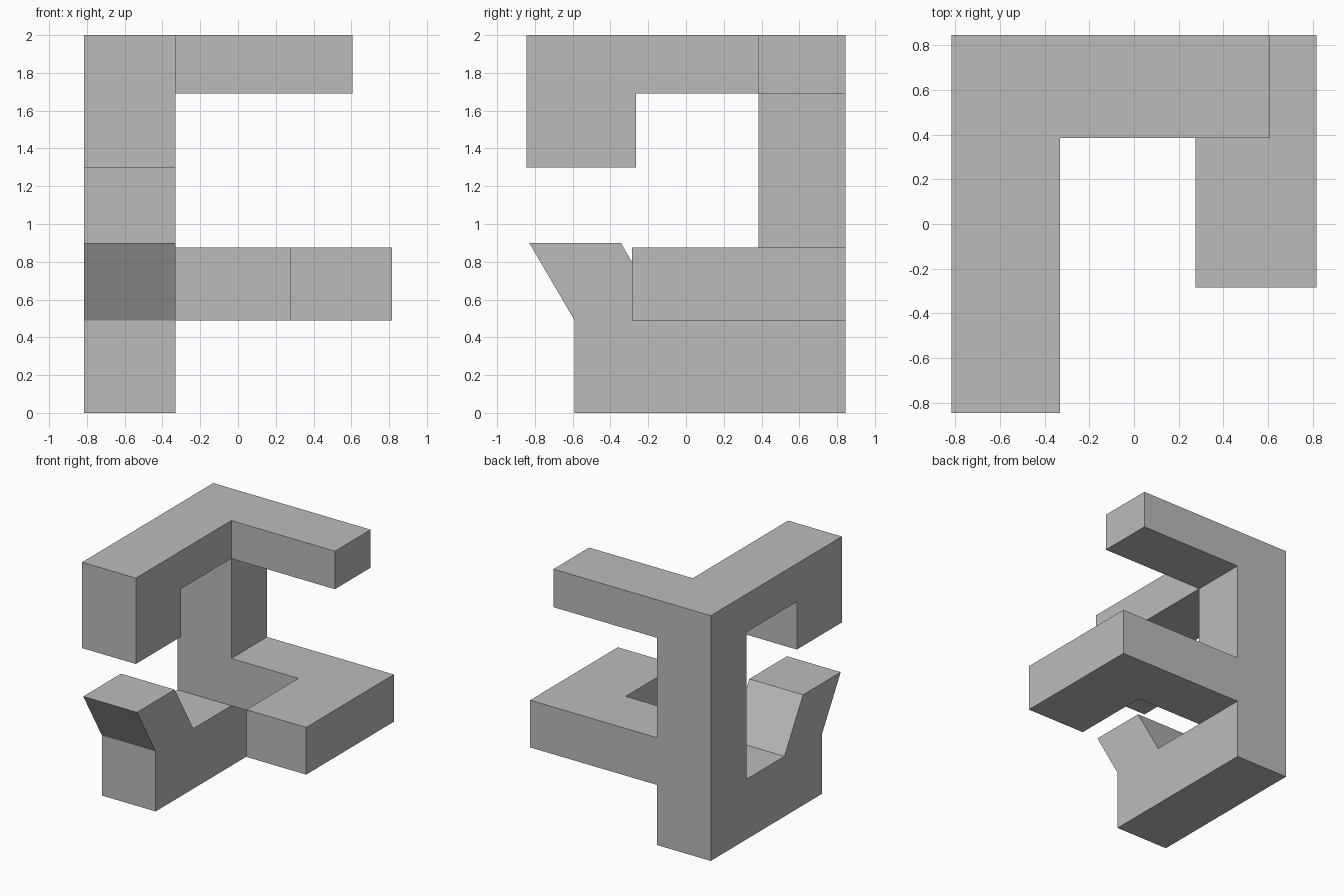
import bpy, bmesh, math
from mathutils import Vector

if "Cube" in bpy.data.objects:
    bpy.data.objects.remove(bpy.data.objects["Cube"])

grey = bpy.data.materials.new("plain grey")
grey.diffuse_color = (0.5, 0.5, 0.5, 1)
grey.use_nodes = True
grey.node_tree.nodes["Principled BSDF"].inputs["Base Color"].default_value = grey.diffuse_color


def prism(name, outline, direction):
    """Extrude a flat closed outline into a solid."""
    bm = bmesh.new()
    face = bm.faces.new([bm.verts.new(p) for p in outline])
    ext = bmesh.ops.extrude_face_region(bm, geom=[face])
    verts = [g for g in ext["geom"] if isinstance(g, bmesh.types.BMVert)]
    bmesh.ops.translate(bm, verts=verts, vec=Vector(direction))
    bmesh.ops.recalc_face_normals(bm, faces=bm.faces)
    mesh = bpy.data.meshes.new(name)
    bm.to_mesh(mesh)
    bm.free()
    mesh.materials.append(grey)
    obj = bpy.data.objects.new(name, mesh)
    bpy.context.collection.objects.link(obj)
    return obj


LEFT, INNER, BACK, COL = -0.815, -0.33, 0.845, 0.385

# Side frame: foot, slanted hook, back column and top beam with a drop
side = [(-0.59, 0), (BACK, 0), (BACK, 2), (-0.845, 2), (-0.845, 1.30),
        (-0.265, 1.30), (-0.265, 1.69), (COL, 1.69), (COL, 0.49),
        (-0.105, 0.49), (-0.345, 0.90), (-0.83, 0.90), (-0.59, 0.49)]
frame = prism("frame", [(LEFT, y, z) for y, z in side], (INNER - LEFT, 0, 0))

# Arms reach sideways from the column and overlap it for the union
ROOT = -0.57
top_arm = prism("top_arm", [(x, y, 1.69) for x, y in
                [(ROOT, COL), (0.605, COL), (0.605, BACK), (ROOT, BACK)]],
                (0, 0, 0.31))
lower_arm = prism("lower_arm", [(x, y, 0.49) for x, y in
                  [(ROOT, COL), (0.275, COL), (0.275, -0.285),
                   (0.815, -0.285), (0.815, BACK), (ROOT, BACK)]],
                  (0, 0, 0.385))

# Merge the arms into the frame as one solid
bpy.context.view_layer.objects.active = frame
for arm in (top_arm, lower_arm):
    mod = frame.modifiers.new("join " + arm.name, "BOOLEAN")
    mod.operation = "UNION"
    mod.solver = "EXACT"
    mod.object = arm
    bpy.ops.object.modifier_apply(modifier=mod.name)
    bpy.data.objects.remove(arm)

# Clean the flat faces where the parts met
bm = bmesh.new()
bm.from_mesh(frame.data)
bmesh.ops.remove_doubles(bm, verts=bm.verts, dist=0.0005)
bmesh.ops.dissolve_limit(bm, angle_limit=math.radians(1),
                         verts=bm.verts, edges=bm.edges)
bm.to_mesh(frame.data)
bm.free()
